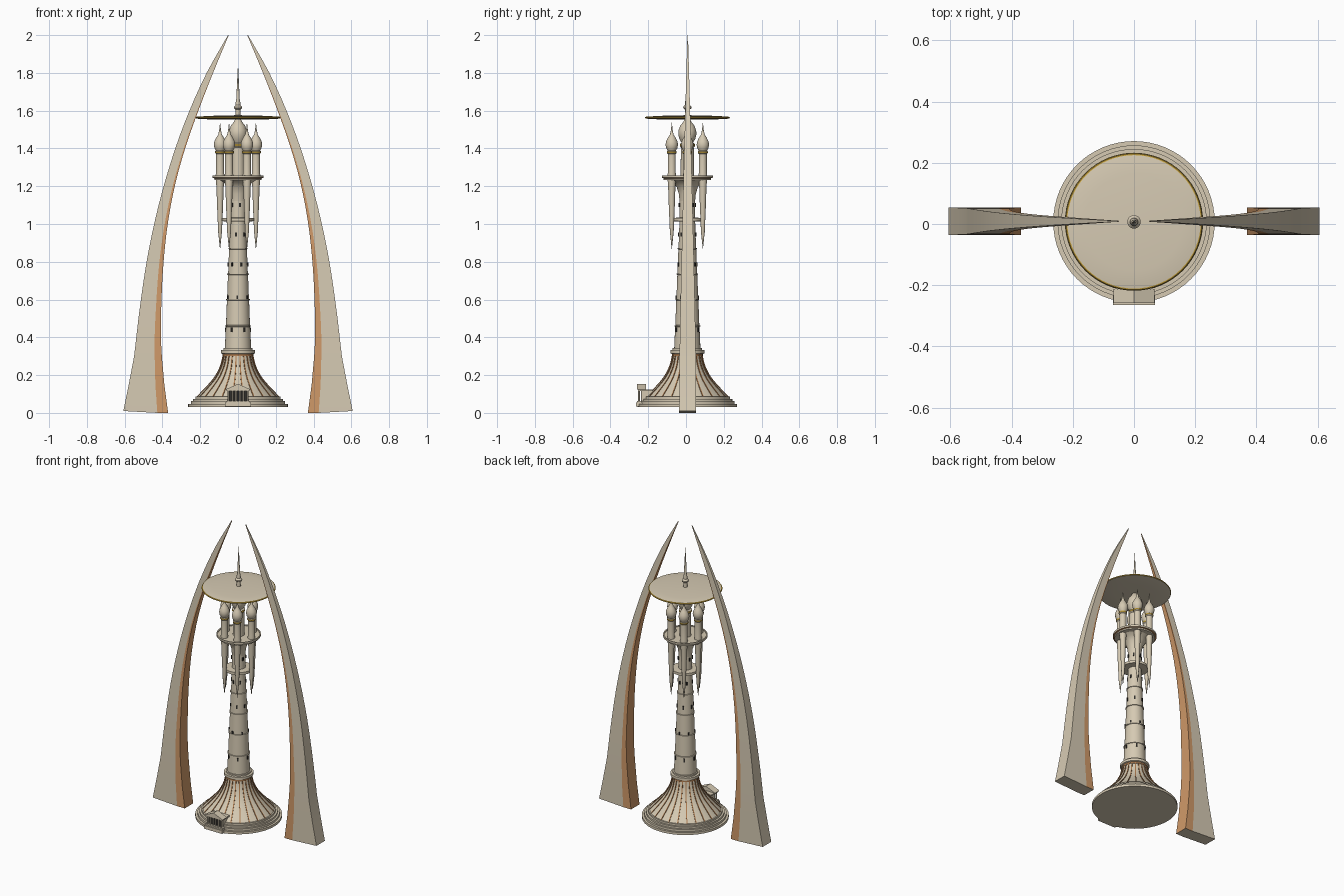
import bpy, bmesh, math
from mathutils import Vector, Matrix

if "Cube" in bpy.data.objects:
    bpy.data.objects.remove(bpy.data.objects["Cube"])

CY = 0.007  # tower axis offset in y


def material(name, rgb):
    m = bpy.data.materials.new(name)
    m.diffuse_color = (*rgb, 1)
    m.use_nodes = True
    m.node_tree.nodes["Principled BSDF"].inputs["Base Color"].default_value = m.diffuse_color
    return m


STONE, COPPER, GOLD, DARK, RIB = range(5)
MATS = [material("pale_stone", (0.67, 0.59, 0.45)),
        material("copper_orange", (0.63, 0.32, 0.14)),
        material("gold", (0.58, 0.37, 0.05)),
        material("dark_window", (0.03, 0.028, 0.025)),
        material("brown_rib", (0.42, 0.20, 0.08))]


def finish(name, bm, angle=30):
    bmesh.ops.recalc_face_normals(bm, faces=bm.faces)
    me = bpy.data.meshes.new(name)
    bm.to_mesh(me)
    bm.free()
    for m in MATS:
        me.materials.append(m)
    me.shade_smooth()
    me.set_sharp_from_angle(angle=math.radians(angle))
    ob = bpy.data.objects.new(name, me)
    bpy.context.collection.objects.link(ob)
    return ob


def add_lathe(bm, profile, seg, cx=0.0, cy=CY):
    """Revolve (r, z[, material of the band above]) points, closing both ends."""
    rings = []
    for p in profile:
        if p[0] < 1e-5:
            rings.append([bm.verts.new((cx, cy, p[1]))])
        else:
            rings.append([bm.verts.new((cx + p[0] * math.cos(2 * math.pi * i / seg),
                                        cy + p[0] * math.sin(2 * math.pi * i / seg), p[1]))
                          for i in range(seg)])
    for p, a, b in zip(profile, rings, rings[1:]):
        for i in range(seg):
            j = (i + 1) % seg
            vs = [a[i % len(a)], a[j % len(a)], b[j % len(b)], b[i % len(b)]]
            f = bm.faces.new(list(dict.fromkeys(vs)))
            f.material_index = p[2] if len(p) > 2 else STONE
    for r in (rings[0], rings[-1]):
        if len(r) > 2:
            bm.faces.new(r)


def lathe(name, profile, seg=48):
    bm = bmesh.new()
    add_lathe(bm, profile, seg)
    return finish(name, bm)


def add_box(bm, center, size, mat=STONE, rot=None):
    M = Matrix.Translation(center) @ (rot or Matrix()) @ Matrix.Diagonal((*size, 1))
    r = bmesh.ops.create_cube(bm, size=1, matrix=M)
    for f in {f for v in r["verts"] for f in v.link_faces}:
        f.material_index = mat


def interp(table, z):
    """Smooth cubic interpolation through (z, value) points."""
    n = len(table)
    for k in range(n - 1):
        (z0, a), (z1, b) = table[k], table[k + 1]
        if z <= z1 or k == n - 2:
            def slope(i):
                lo, hi = max(i - 1, 0), min(i + 1, n - 1)
                return (table[hi][1] - table[lo][1]) / (table[hi][0] - table[lo][0])
            h, t = z1 - z0, (z - z0) / (z1 - z0)
            return ((2*t**3 - 3*t*t + 1) * a + (t**3 - 2*t*t + t) * h * slope(k)
                    + (3*t*t - 2*t**3) * b + (t**3 - t*t) * h * slope(k + 1))


# Tapering arch legs with a copper inner edge
OUTER = [(0.3, 0.55), (0.57, 0.518), (0.85, 0.475), (1.14, 0.41), (1.4, 0.332),
         (1.6, 0.257), (1.8, 0.166), (2.0, 0.053)]
INNER = [(0.0, 0.37), (0.15, 0.39), (0.39, 0.408), (0.6, 0.405), (0.8, 0.394), (1.0, 0.372),
         (1.2, 0.335), (1.4, 0.28), (1.6, 0.21), (1.8, 0.132), (2.0, 0.049)]
THICK = [(0.0, 0.09), (0.3, 0.086), (0.6, 0.075), (1.0, 0.056), (1.4, 0.036), (1.7, 0.02), (2.0, 0.003)]
STRIP = [(0.0, 0.057), (0.4, 0.033), (0.8, 0.022), (1.2, 0.011), (1.6, 0.005), (2.0, 0.001)]


def arch_leg(name, side):
    bm = bmesh.new()
    levels = [0, 0.15, 0.3] + [0.3 + 1.7 * i / 26 for i in range(1, 27)]
    prev = None
    for z in levels:
        xo = 0.607 - 0.19 * z if z < 0.3 else interp(OUTER, z)
        xi = interp(INNER, z)
        xm = min(xi + interp(STRIP, z), xo - 0.001)
        h = interp(THICK, z) / 2
        zo = 0.01 if z == 0 else z
        ring = [bm.verts.new((side * x, 0.009 + y, zz)) for x, y, zz in
                ((xo, -h, zo), (xm, -h, z), (xi, -h, z), (xi, h, z), (xm, h, z), (xo, h, zo))]
        if prev:
            for i in range(6):
                j = (i + 1) % 6
                f = bm.faces.new((prev[i], prev[j], ring[j], ring[i]))
                f.material_index = COPPER if i in (1, 2, 3) else STONE
        if z in (0, 2.0) or z == levels[-1]:
            bm.faces.new((ring[0], ring[1], ring[4], ring[5]))
            bm.faces.new((ring[1], ring[2], ring[3], ring[4]))
        prev = ring
    finish(name, bm)


arch_leg("right_arch_leg", 1)
arch_leg("left_arch_leg", -1)

# Stepped round plinth
lathe("plinth", [(0.264, 0.032), (0.264, 0.048), (0.25, 0.048), (0.25, 0.062),
                 (0.238, 0.062), (0.238, 0.074), (0.226, 0.074), (0.226, 0.086)], 64)

# Flared skirt and its collar
FLARE = [(0.086, 0.217), (0.11, 0.194), (0.14, 0.165), (0.18, 0.13), (0.22, 0.105),
         (0.26, 0.088), (0.31, 0.077)]
skirt_z = [0.086 + 0.224 * i / 16 for i in range(17)]
lathe("flared_skirt", [(interp(FLARE, z), z) for z in skirt_z], 64)
lathe("skirt_collar", [(0.074, 0.298), (0.082, 0.302, RIB), (0.082, 0.312), (0.09, 0.315),
                       (0.09, 0.332), (0.078, 0.334), (0.078, 0.343), (0.07, 0.343)])

# Ribs that follow the skirt profile
bm = bmesh.new()
N_RIBS = 24
for k in range(N_RIBS):
    R = Matrix.Translation((0, CY, 0)) @ Matrix.Rotation(2 * math.pi * (k + 0.5) / N_RIBS, 4, 'Z')
    prev = None
    for z in skirt_z:
        r = interp(FLARE, z)
        ring = [bm.verts.new(R @ Vector(p)) for p in
                ((r - 0.004, -0.003, z), (r + 0.004, -0.003, z), (r + 0.004, 0.003, z), (r - 0.004, 0.003, z))]
        if prev:
            for i in range(4):
                f = bm.faces.new((prev[i], prev[(i + 1) % 4], ring[(i + 1) % 4], ring[i]))
                f.material_index = RIB
        prev = ring
finish("skirt_ribs", bm)


# Tapered shaft with string courses
def shaft_r(z):
    return 0.07 - 0.028 * min(1, (z - 0.33) / 0.67)


shaft = [(0.07, 0.33)]
for z in (0.46, 0.6, 0.735, 0.87):
    r = shaft_r(z)
    shaft += [(r, z - 0.004), (r + 0.004, z - 0.003), (r + 0.004, z + 0.003), (r - 0.001, z + 0.004)]
shaft += [(0.042, 1.0), (0.041, 1.13)]
lathe("tower_shaft", shaft)

# Small dark windows spiralling around the shaft
bm = bmesh.new()
for lvl, z in enumerate((0.44, 0.61, 0.785, 0.945, 1.1)):
    for k in range(6):
        a = 2 * math.pi * k / 6 + lvl * 0.45
        r = shaft_r(z) + 0.001
        add_box(bm, (r * math.cos(a), CY + r * math.sin(a), z), (0.006, 0.009, 0.022), DARK,
                Matrix.Rotation(a, 4, 'Z'))
finish("shaft_windows", bm)

# Lower ring, flared capital and main platform
lathe("lower_ring", [(0.04, 1.012), (0.084, 1.015), (0.084, 1.032), (0.04, 1.034)])
lathe("capital", [(0.041, 1.12), (0.045, 1.16), (0.056, 1.195), (0.075, 1.22), (0.105, 1.237)])
lathe("platform", [(0.1, 1.232), (0.125, 1.234), (0.126, 1.242, RIB), (0.135, 1.245), (0.135, 1.257),
                   (0.128, 1.257), (0.128, 1.251), (0.0, 1.251)])

# Central column with onion dome
lathe("central_dome", [(0.036, 1.25), (0.034, 1.405), (0.04, 1.412, GOLD), (0.04, 1.424), (0.03, 1.43),
                       (0.042, 1.45), (0.048, 1.475), (0.047, 1.495), (0.038, 1.52), (0.022, 1.54),
                       (0.012, 1.56)], 32)

# Ring of six turrets: hanging spike, drum, onion dome and finial
turret = [(0, 0.865), (0.004, 0.9), (0.009, 0.95), (0.01, 0.955), (0.013, 1.03), (0.016, 1.1), (0.019, 1.19),
          (0.022, 1.235), (0.023, 1.26), (0.021, 1.27), (0.021, 1.37), (0.026, 1.376, GOLD),
          (0.026, 1.385), (0.022, 1.388), (0.03, 1.403), (0.033, 1.42), (0.03, 1.437), (0.021, 1.456),
          (0.01, 1.473), (0.005, 1.495), (0, 1.54)]
bm = bmesh.new()
for k in range(6):
    a = math.pi * k / 3
    add_lathe(bm, turret, 20, 0.095 * math.cos(a), CY + 0.095 * math.sin(a))
finish("turrets", bm, 35)

# Wide canopy disc with gold rim, and the spire above it
lathe("canopy_disc", [(0, 1.552), (0.12, 1.553), (0.205, 1.556), (0.222, 1.559, GOLD), (0.225, 1.563, GOLD),
                      (0.222, 1.567, GOLD), (0.218, 1.568), (0.16, 1.572), (0.08, 1.575), (0, 1.576)], 64)
lathe("spire", [(0.013, 1.57), (0.012, 1.605), (0.021, 1.612), (0.022, 1.62), (0.013, 1.63), (0.013, 1.64),
                (0.009, 1.66), (0.006, 1.73), (0.003, 1.79), (0, 1.848)], 20)

# Entrance portico: steps, dark doorway, columns and gabled roof
bm = bmesh.new()
add_box(bm, (0, -0.222, 0.044), (0.136, 0.086, 0.022))
add_box(bm, (0, -0.216, 0.058), (0.126, 0.086, 0.012))
add_box(bm, (0, -0.205, 0.09), (0.104, 0.06, 0.062))
add_box(bm, (0, -0.2355, 0.09), (0.09, 0.003, 0.052), DARK)
for i in range(6):
    r = 0.005
    add_lathe(bm, [(r, 0.062), (r, 0.118)], 10, -0.05 + 0.02 * i, -0.249)
add_box(bm, (0, -0.216, 0.1195), (0.124, 0.078, 0.009))
ends = [[bm.verts.new((x, y, z)) for x, z in ((-0.067, 0.124), (0.067, 0.124), (0, 0.153))]
        for y in (-0.259, -0.212)]
for e in ends:
    bm.faces.new(e)
for i in range(3):
    j = (i + 1) % 3
    bm.faces.new((ends[0][i], ends[0][j], ends[1][j], ends[1][i]))
finish("entrance_portico", bm)
